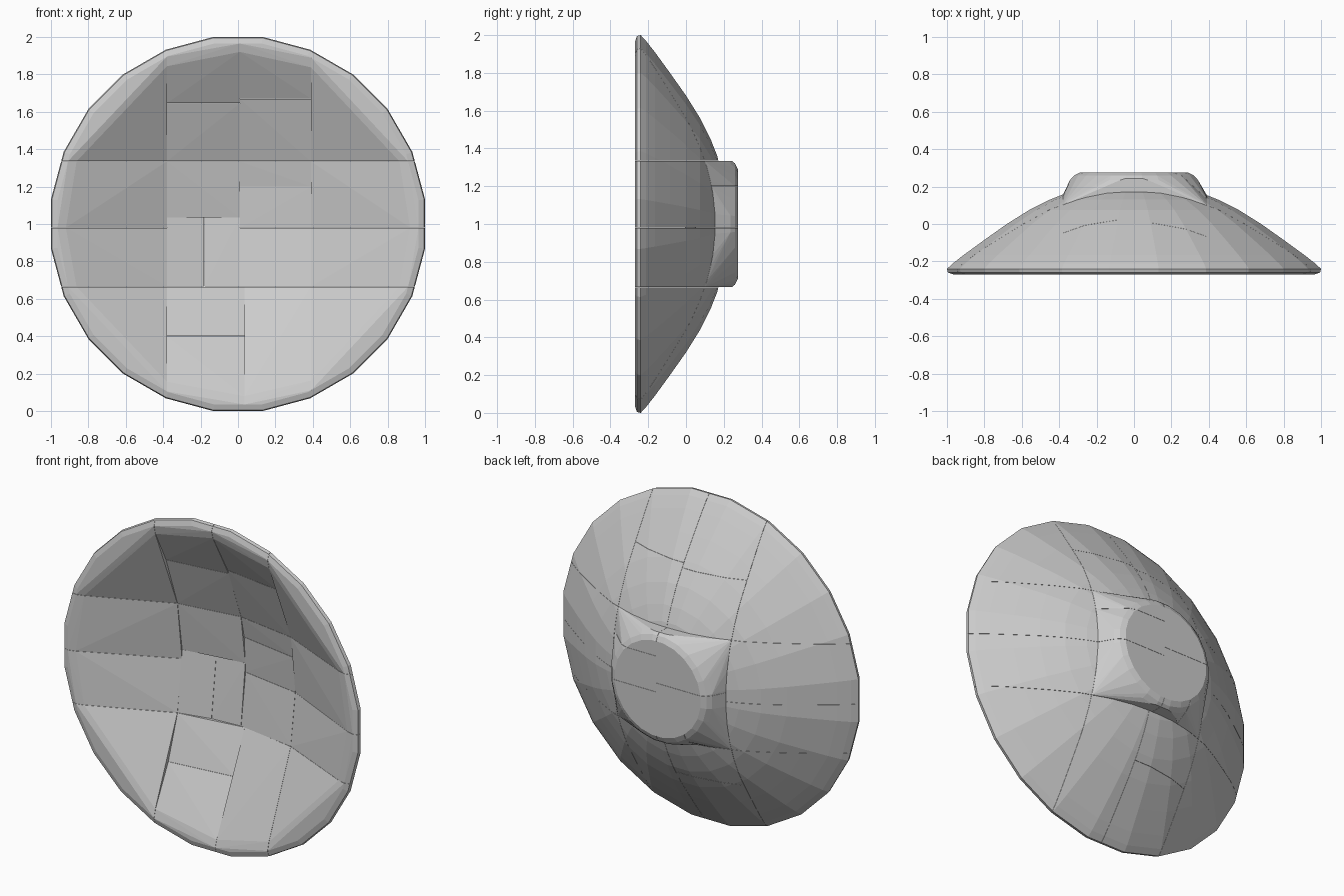
import bpy, bmesh, math
from mathutils import Vector

if "Cube" in bpy.data.objects:
    bpy.data.objects.remove(bpy.data.objects["Cube"])

SEG = 24
GAP = 0.0006
R = 1 / math.cos(math.pi / SEG)

# Section as (radius, y): back with foot or plain back, then rim and hollow front
FOOT = [(0, .275), (.29, .275), (.32, .26), (.342, .235), (.358, .2), (.362, .165)]
PLAIN = [(0, .21), (.15, .205), (.28, .185), (.362, .165)]
SHELL = [(.45, .13), (.56, .075), (.68, 0), (.80, -.085), (.91, -.165),
         (.97, -.212), (1, -.24), (.995, -.26), (.965, -.27), (.92, -.257),
         (.83, -.2), (.7, -.128), (.51, -.045), (.35, .012), (.2, .045), (0, .06)]


def bowl(profile):
    """Lathe the section round the y axis at z = 1."""
    bm = bmesh.new()
    rings = []
    for r, y in profile:
        n = 1 if r == 0 else SEG
        ring = []
        for i in range(n):
            a = 2 * math.pi * (i + .5) / SEG
            ring.append(bm.verts.new((r * R * math.cos(a), y, 1 + r * R * math.sin(a))))
        rings.append(ring)
    for a, b in zip(rings, rings[1:]):
        for i in range(SEG):
            j = (i + 1) % SEG
            quad = [a[i % len(a)], a[j % len(a)], b[j % len(b)], b[i % len(b)]]
            bm.faces.new(list(dict.fromkeys(quad)))
    return bm


def cell(name, x0, x1, z0, z1, back=PLAIN):
    """Cut one rectangular cell from the bowl and wrap it as a convex chunk."""
    bm = bowl(back + SHELL)
    for co, no in (((x0 + GAP, 0, 0), (-1, 0, 0)), ((x1 - GAP, 0, 0), (1, 0, 0)),
                   ((0, 0, z0 + GAP), (0, 0, -1)), ((0, 0, z1 - GAP), (0, 0, 1))):
        bmesh.ops.bisect_plane(bm, geom=bm.verts[:] + bm.edges[:] + bm.faces[:],
                               plane_co=Vector(co), plane_no=Vector(no),
                               clear_outer=True)
    hull = bmesh.new()
    for v in bm.verts:
        hull.verts.new(v.co)
    bm.free()
    bmesh.ops.remove_doubles(hull, verts=hull.verts[:], dist=.0005)
    res = bmesh.ops.convex_hull(hull, input=hull.verts[:])
    junk = {g for k in ("geom_interior", "geom_unused") for g in res[k]
            if isinstance(g, bmesh.types.BMVert)}
    bmesh.ops.delete(hull, geom=list(junk), context='VERTS')
    bmesh.ops.recalc_face_normals(hull, faces=hull.faces[:])
    me = bpy.data.meshes.new(name)
    hull.to_mesh(me)
    hull.free()
    bpy.context.collection.objects.link(bpy.data.objects.new(name, me))


L, C, Rt = -.38, .01, .39      # column lines
LO, MID, HI = .665, .98, 1.335  # row lines

# Side panels
for side, x0, x1 in (("left", -1.2, L), ("right", Rt, 1.2)):
    for row, z0, z1 in (("bottom", -.2, LO), ("lower", LO, MID),
                        ("upper", MID, HI), ("top", HI, 2.2)):
        cell(f"{side}_{row}_panel", x0, x1, z0, z1)

# Middle column, above and below the foot
cell("top_left_rim_panel", L, C, 1.645, 2.2)
cell("top_left_inner_panel", L, C, HI, 1.645)
cell("top_right_rim_panel", C, Rt, 1.67, 2.2)
cell("top_right_inner_panel", C, Rt, HI, 1.67)
cell("bottom_left_rim_panel", L, .035, -.2, .4)
cell("bottom_left_inner_panel", L, .035, .4, LO)
cell("bottom_right_panel", .035, Rt, -.2, LO)

# Centre with the foot
cell("foot_upper_left", L, C, 1.035, HI, FOOT)
cell("foot_lower_left", L, -.18, LO, 1.035, FOOT)
cell("foot_lower_middle", -.18, C, LO, 1.035, FOOT)
cell("foot_lower_right", C, Rt, LO, MID, FOOT)
cell("foot_middle_right", C, Rt, MID, 1.2, FOOT)
cell("foot_upper_right", C, Rt, 1.2, HI, FOOT)
